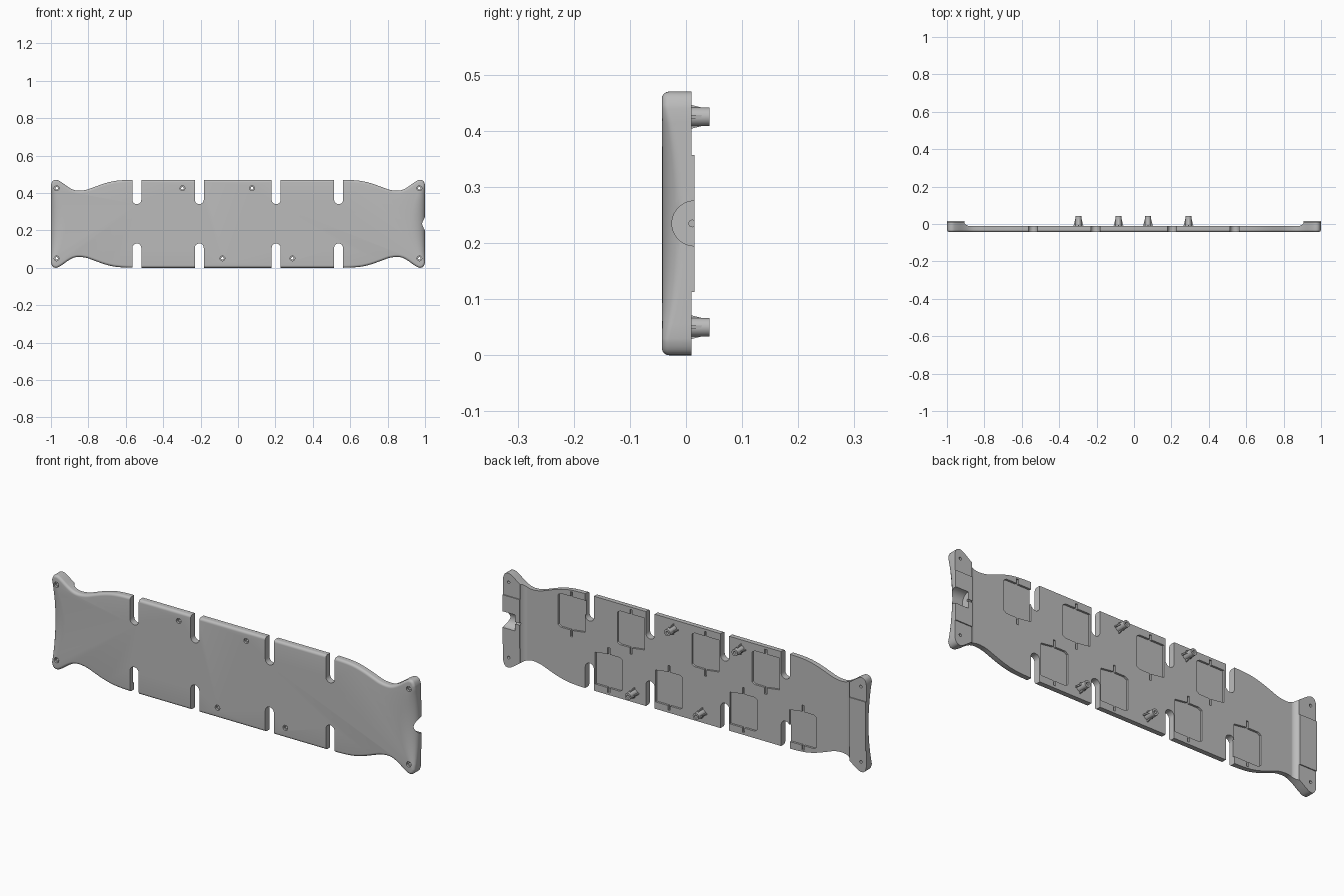
import bpy, bmesh, math
from mathutils import Vector

cube = bpy.data.objects.get("Cube")
if cube:
    bpy.data.objects.remove(cube, do_unlink=True)

grey = bpy.data.materials.new("matt_grey")
grey.use_nodes = True
grey.diffuse_color = (0.5, 0.5, 0.5, 1)
grey.node_tree.nodes["Principled BSDF"].inputs["Base Color"].default_value = (0.5, 0.5, 0.5, 1)

MID = 0.235                      # height of the long axis
FRONT, FLOOR, LIP, PAD = -0.043, -0.01, 0.01, 0.015


def make_object(name, bm):
    bmesh.ops.recalc_face_normals(bm, faces=bm.faces[:])
    mesh = bpy.data.meshes.new(name)
    bm.to_mesh(mesh)
    bm.free()
    mesh.materials.append(grey)
    obj = bpy.data.objects.new(name, mesh)
    bpy.context.collection.objects.link(obj)
    return obj


def bridge(bm, a, b):
    n = len(a)
    for i in range(n):
        bm.faces.new((a[i], a[(i + 1) % n], b[(i + 1) % n], b[i]))


def prism(bm, points, axis, lo, hi):
    """Extrude a 2D outline along axis (0=x: yz, 1=y: xz, 2=z: xy)."""
    rings = []
    for d in (lo, hi):
        ring = []
        for p in points:
            co = list(p)
            co.insert(axis, d)
            ring.append(bm.verts.new(co))
        rings.append(ring)
        bm.faces.new(ring)
    bridge(bm, *rings)


def rect(x0, x1, z0, z1):
    return [(x0, z0), (x1, z0), (x1, z1), (x0, z1)]


def arc(cx, cy, r, a0=0, a1=360, n=24):
    m = n if a1 - a0 == 360 else n + 1
    return [(cx + r * math.cos(math.radians(a0 + (a1 - a0) * i / n)),
             cy + r * math.sin(math.radians(a0 + (a1 - a0) * i / n))) for i in range(m)]


def cut(target, bm):
    cutter = make_object("cutter", bm)
    cutter.hide_render = True
    mod = target.modifiers.new("cut", 'BOOLEAN')
    mod.operation, mod.solver, mod.object = 'DIFFERENCE', 'EXACT', cutter
    bpy.context.view_layer.objects.active = target
    bpy.ops.object.modifier_apply(modifier=mod.name)
    bpy.data.objects.remove(cutter, do_unlink=True)


def smooth(obj):
    bpy.ops.object.select_all(action='DESELECT')
    obj.select_set(True)
    bpy.context.view_layer.objects.active = obj
    bpy.ops.object.shade_smooth_by_angle(angle=math.radians(30))


# Outline: one waisted corner, smoothed and mirrored to four
corner = [(1, .205), (.99, .229), (.97, .235), (.945, .223), (.91, .198), (.88, .182),
          (.85, .177), (.81, .182), (.77, .196), (.72, .214), (.67, .227), (.62, .233), (.56, .235)]
pts = [Vector(p) for p in corner]
pts = [Vector((1, .17))] + pts + [Vector((.5, .235))]
quarter = [(1, .205 * i / 8) for i in range(8)]
for a, b, c, d in zip(pts, pts[1:], pts[2:], pts[3:]):
    for t in (0, .25, .5, .75):
        p = b + .5 * t * (c - a) + t * t * (a - 2.5 * b + 2 * c - .5 * d) \
            + t ** 3 * (1.5 * (b - c) + .5 * (d - a))
        quarter.append((min(p.x, 1), min(p.y, .235)))
quarter.append((.56, .235))
half = quarter + [(-x, z) for x, z in reversed(quarter)]
outline = [Vector(p) for p in half + [(x, -z) for x, z in reversed(half[1:-1])]]

# Plate body: front edge rounded, with a wider round across each end
bm = bmesh.new()
n = len(outline)


def ring_at(t):
    ring = []
    for i, p in enumerate(outline):
        tan = (outline[(i + 1) % n] - outline[i - 1]).normalized()
        inward = Vector((-tan.y, tan.x))
        w = max(0, 1 - (p.y / .205) ** 2) if abs(p.x) > .999 else 0
        q = p + inward * (.013 + .065 * w) * (1 - math.cos(t))
        y = FRONT + (.013 + .03 * w) * (1 - math.sin(t))
        ring.append(bm.verts.new((q.x, y, q.y + MID)))
    return ring


rings = [[bm.verts.new((p.x, PAD, p.y + MID)) for p in outline]]
rings += [ring_at(math.pi / 2 * k / 6) for k in range(7)]
bm.faces.new(rings[0])
bm.faces.new(rings[-1])
for a, b in zip(rings, rings[1:]):
    bridge(bm, a, b)
plate = make_object("plate", bm)

# Hollow the back between the two end lips
bm = bmesh.new()
side = [(.885, FLOOR), (.893, -.007), (.9, -.002), (.906, .005), (.91, .03)]
prism(bm, side + [(-x, y) for x, y in reversed(side)], 2, -.1, .6)
cut(plate, bm)

# Step down the lips above and below their middle pads
bm = bmesh.new()
for s in (-1, 1):
    for z0, z1 in ((-.1, .113), (.357, .6)):
        prism(bm, rect(s * .8, s * 1.1, z0, z1), 1, LIP, .05)
cut(plate, bm)

# Round-ended slots from both long edges, and the cable notch at the left end
bm = bmesh.new()
for x in (-.541, -.207, .204, .538):
    prism(bm, arc(x, .364, .024, 180, 360, 12) + [(x + .024, .6), (x - .024, .6)], 1, -.1, .1)
    prism(bm, arc(x, .106, .024, 0, 180, 12) + [(x - .024, -.1), (x + .024, -.1)], 1, -.1, .1)
prism(bm, arc(PAD, MID, .04, n=40), 0, .93, 1.1)
cut(plate, bm)
bm = bmesh.new()
prism(bm, arc(.011, MID, .006, n=16), 0, .88, .95)
cut(plate, bm)

# Shallow pockets in two staggered rows, each with a narrow key slit
bm = bmesh.new()
for x in (.637, .31, -.1, -.432):
    for s in (1, -1):
        key = [(.075, .045), (.075, .205), (.06, .215), (.006, .215), (.006, .24), (-.006, .24),
               (-.006, .215), (-.075, .215), (-.075, .045), (-.006, .035),
               (-.006, .0), (.006, .0), (.006, .035), (.06, .035)]
        prism(bm, [(s * (x + px), MID + s * pz * .93) for px, pz in key], 1, FLOOR - .01, .05)
cut(plate, bm)

# Screw holes with countersunk seats
posts = [(-.297, .425), (.075, .425), (-.083, .05), (.291, .05)]
holes = posts + [(x, z) for x in (-.97, .97) for z in (.05, .425)]
for r, lo, hi in ((.013, -.1, FRONT + .01), (.007, -.1, .1)):
    bm = bmesh.new()
    for x, z in holes:
        prism(bm, arc(x, z, r), 1, lo, hi)
    cut(plate, bm)
smooth(plate)

# Hollow standoff posts with four tapered ribs
for i, (x, z) in enumerate(posts):
    bm = bmesh.new()
    profile = [(.007, -.014), (.0175, -.014), (.0165, .042), (.007, .042)]
    loops = [[bm.verts.new((px, y, pz)) for px, pz in arc(x, z, r)] for r, y in profile]
    for k in range(4):
        bridge(bm, loops[k], loops[(k + 1) % 4])
    for s in (-1, 1):
        tri = [(.015, -.014), (.027, -.014), (.016, .03)]
        prism(bm, [(x + s * r, y) for r, y in tri], 2, z - .003, z + .003)
        prism(bm, [(y, z + s * r) for r, y in tri], 0, x - .003, x + .003)
    smooth(make_object("standoff_post_%d" % (i + 1), bm))
